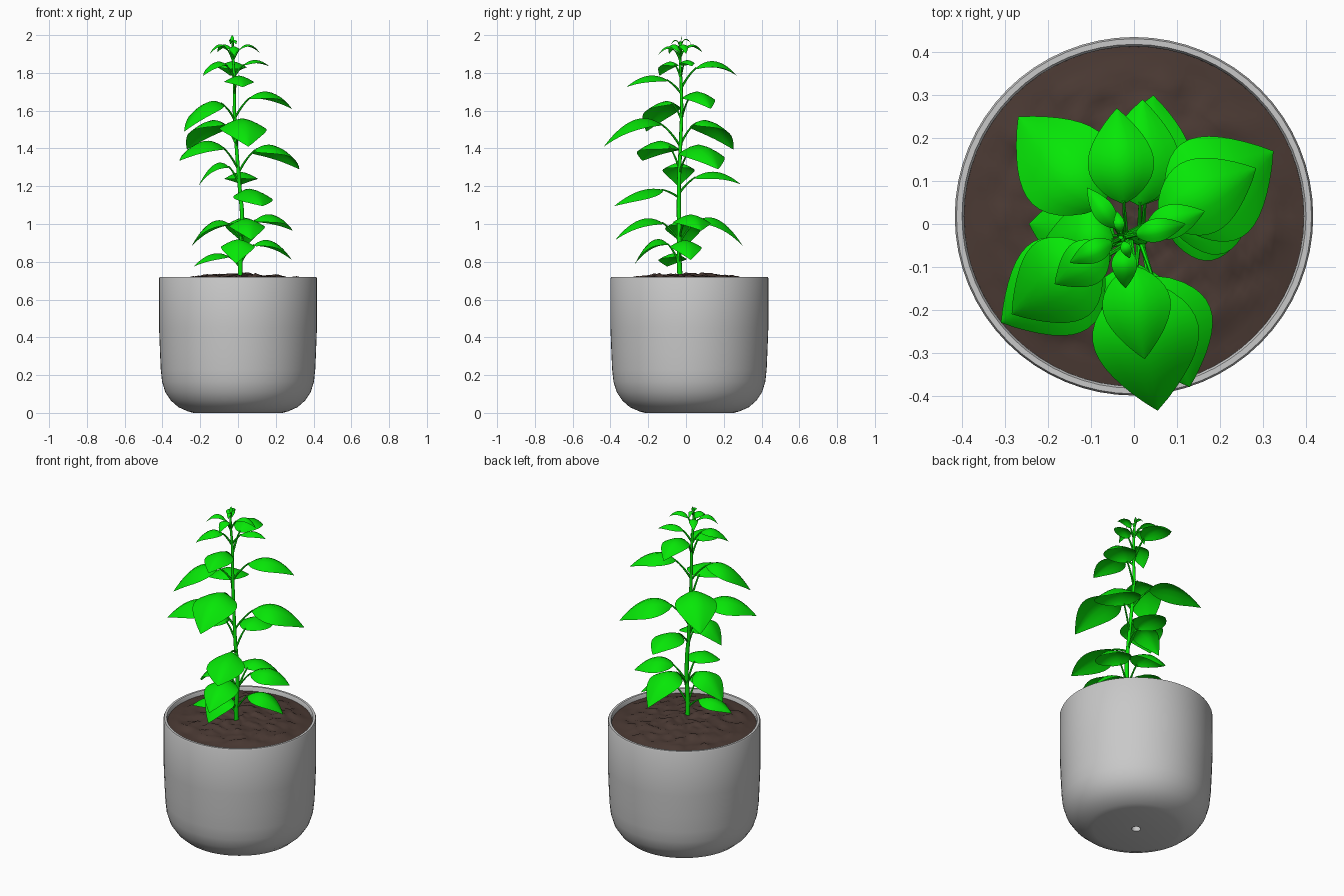
import bpy, bmesh, math
from mathutils import Vector, noise

if "Cube" in bpy.data.objects:
    bpy.data.objects.remove(bpy.data.objects["Cube"])

def material(name, rgb):
    m = bpy.data.materials.new(name)
    m.diffuse_color = (*rgb, 1)
    m.use_nodes = True
    m.node_tree.nodes["Principled BSDF"].inputs["Base Color"].default_value = m.diffuse_color
    return m

GREY = material("pot grey", (0.58, 0.58, 0.58))
BROWN = material("soil brown", (0.068, 0.041, 0.033))
GREEN = material("leaf green", (0.002, 0.8, 0.002))
CY = 0.018  # pot axis in y

def finish(name, bm, mat, angle=40):
    me = bpy.data.meshes.new(name)
    bm.to_mesh(me)
    bm.free()
    me.materials.append(mat)
    ob = bpy.data.objects.new(name, me)
    bpy.context.collection.objects.link(ob)
    bpy.ops.object.select_all(action='DESELECT')
    ob.select_set(True)
    bpy.context.view_layer.objects.active = ob
    bpy.ops.object.shade_smooth_by_angle(angle=math.radians(angle))
    return ob

def skin(bm, rows, closed):
    """Join rows of points with quads."""
    vs = [[bm.verts.new(p) for p in r] for r in rows]
    n = len(rows[0])
    for a, b in zip(vs, vs[1:]):
        for i in range(n if closed else n - 1):
            j = (i + 1) % n
            bm.faces.new((a[i], a[j], b[j], b[i]))
    return vs

def ring(r, z, n=64):
    return [Vector((r * math.cos(2 * math.pi * i / n), CY + r * math.sin(2 * math.pi * i / n), z)) for i in range(n)]

def tube(bm, pts, r0, r1, n=8):
    rows = []
    for k, p in enumerate(pts):
        d = (pts[min(k + 1, len(pts) - 1)] - pts[max(k - 1, 0)]).normalized()
        a = d.cross(Vector((0.3, 1, 0.1))).normalized()
        b = d.cross(a)
        r = r0 + (r1 - r0) * k / (len(pts) - 1)
        rows.append([p + r * (a * math.cos(2 * math.pi * i / n) + b * math.sin(2 * math.pi * i / n)) for i in range(n)])
    vs = skin(bm, rows, True)
    bm.faces.new(vs[-1])

# pot: turned wall with rounded foot and drain hole
outer = [(0.025, 0), (0.235, 0), (0.265, 0.008), (0.315, 0.03), (0.355, 0.065), (0.385, 0.11),
         (0.402, 0.165), (0.409, 0.23), (0.413, 0.32), (0.418, 0.45), (0.418, 0.712), (0.414, 0.72)]
inner = [(0.401, 0.72), (0.396, 0.712), (0.393, 0.4), (0.382, 0.2), (0.33, 0.085), (0.235, 0.035), (0.025, 0.03), (0.025, 0)]
bm = bmesh.new()
skin(bm, [ring(r, z) for r, z in outer + inner], True)
bmesh.ops.remove_doubles(bm, verts=bm.verts, dist=1e-5)
bmesh.ops.recalc_face_normals(bm, faces=bm.faces)
finish("pot", bm, GREY)

# soil: lumpy mound
bm = bmesh.new()
rows = []
for k in range(25):
    r = 0.396 * (1 - k / 24) + 0.002
    row = ring(r, 0, 72)
    for p in row:
        edge = min(1, (0.398 - r) / 0.08)
        p.z = 0.695 + 0.036 * (1 - (r / 0.4) ** 2) + edge * (0.016 * noise.noise(p * 11) + 0.014 * noise.noise(p * 27))
    rows.append(row)
vs = skin(bm, rows, True)
bm.faces.new(vs[-1])
finish("soil", bm, BROWN, 60)

# stem
STEM = [Vector(p) for p in [(0.012, -0.03, 0.69), (0.012, -0.036, 0.8), (0.022, -0.036, 0.95), (0.02, -0.038, 1.08),
        (0.008, -0.038, 1.2), (-0.008, -0.03, 1.4), (-0.02, -0.022, 1.6), (-0.018, -0.026, 1.75),
        (-0.026, -0.032, 1.88), (-0.03, -0.03, 1.965)]]

def stem_at(z):
    for a, b in zip(STEM, STEM[1:]):
        if z <= b.z:
            return a.lerp(b, (z - a.z) / (b.z - a.z))
    return STEM[-1].copy()

bm = bmesh.new()
tube(bm, STEM, 0.014, 0.006, 10)
finish("stem", bm, GREEN)

def leaf(name, base_z, tip, peak, width, start=0.26):
    """Arched stalk with an ovate, domed blade."""
    b, t = stem_at(base_z), Vector(tip)
    c = b.lerp(t, 0.45)
    c.z = 2 * peak - (b.z + t.z) / 2
    at = lambda u: b * (1 - u) ** 2 + c * (2 * u * (1 - u)) + t * u * u
    side = Vector((-(t - b).y, (t - b).x, 0)).normalized()
    bm = bmesh.new()
    tube(bm, [at((start + 0.03) * k / 7) for k in range(8)], 0.0065, 0.004, 6)
    rows = []
    for k in range(15):
        u = k / 14
        w = width / 2 * max(math.sin(math.pi * u ** 0.85) ** 0.9, 0.004)
        p = at(start + (1 - start) * u)
        rows.append([p + side * (w * s / 3) - Vector((0, 0, 0.42 * w * abs(s / 3) ** 1.5)) for s in range(-3, 4)])
    skin(bm, rows, False)
    finish(name, bm, GREEN, 50)

# leaves from bottom to top: stalk height, tip, arch height, width
LEAVES = [
    (0.79, (0.285, 0.025, 0.81), 0.915, 0.17),
    (0.77, (-0.235, -0.1, 0.775), 0.845, 0.15),
    (0.79, (-0.01, -0.27, 0.79), 0.92, 0.18),
    (0.92, (0.29, 0.08, 0.965), 1.05, 0.21),
    (0.90, (0.045, 0.30, 0.885), 1.035, 0.20),
    (0.91, (0.07, -0.375, 0.915), 1.03, 0.19),
    (0.91, (-0.245, 0.0, 0.885), 1.02, 0.19),
    (1.14, (0.13, -0.38, 1.095), 1.185, 0.21),
    (1.16, (0.02, 0.29, 1.21), 1.275, 0.18),
    (1.21, (-0.21, -0.04, 1.2), 1.325, 0.17),
    (1.27, (0.325, 0.17, 1.29), 1.42, 0.26),
    (1.29, (-0.31, -0.23, 1.335), 1.44, 0.24),
    (1.41, (0.055, -0.435, 1.41), 1.56, 0.25),
    (1.42, (-0.27, 0.25, 1.395), 1.55, 0.23),
    (1.56, (0.285, 0.13, 1.61), 1.70, 0.18),
    (1.55, (-0.285, -0.21, 1.49), 1.65, 0.21),
    (1.69, (0.025, -0.315, 1.725), 1.785, 0.16),
    (1.72, (-0.04, 0.27, 1.785), 1.86, 0.155),
    (1.77, (-0.185, -0.14, 1.785), 1.86, 0.11),
    (1.78, (0.165, 0.03, 1.835), 1.865, 0.08),
]
for i, (bz, tip, peak, w) in enumerate(LEAVES):
    leaf(f"leaf_{i + 1}", bz, tip, peak, w)

# small top leaves
SMALL = [
    (1.86, (-0.15, -0.09, 1.90), 1.95, 0.055),
    (1.87, (0.12, 0.0, 1.90), 1.95, 0.055),
    (1.87, (-0.02, -0.15, 1.89), 1.94, 0.06),
    (1.88, (-0.11, 0.085, 1.91), 1.95, 0.05),
    (1.94, (-0.01, -0.08, 1.95), 1.975, 0.025),
    (1.94, (-0.04, 0.03, 1.95), 1.98, 0.025),
    (1.95, (-0.031, -0.02, 2.0), 1.98, 0.02),
]
for i, (bz, tip, peak, w) in enumerate(SMALL):
    leaf(f"top_leaf_{i + 1}", bz, tip, peak, w, 0.2)
